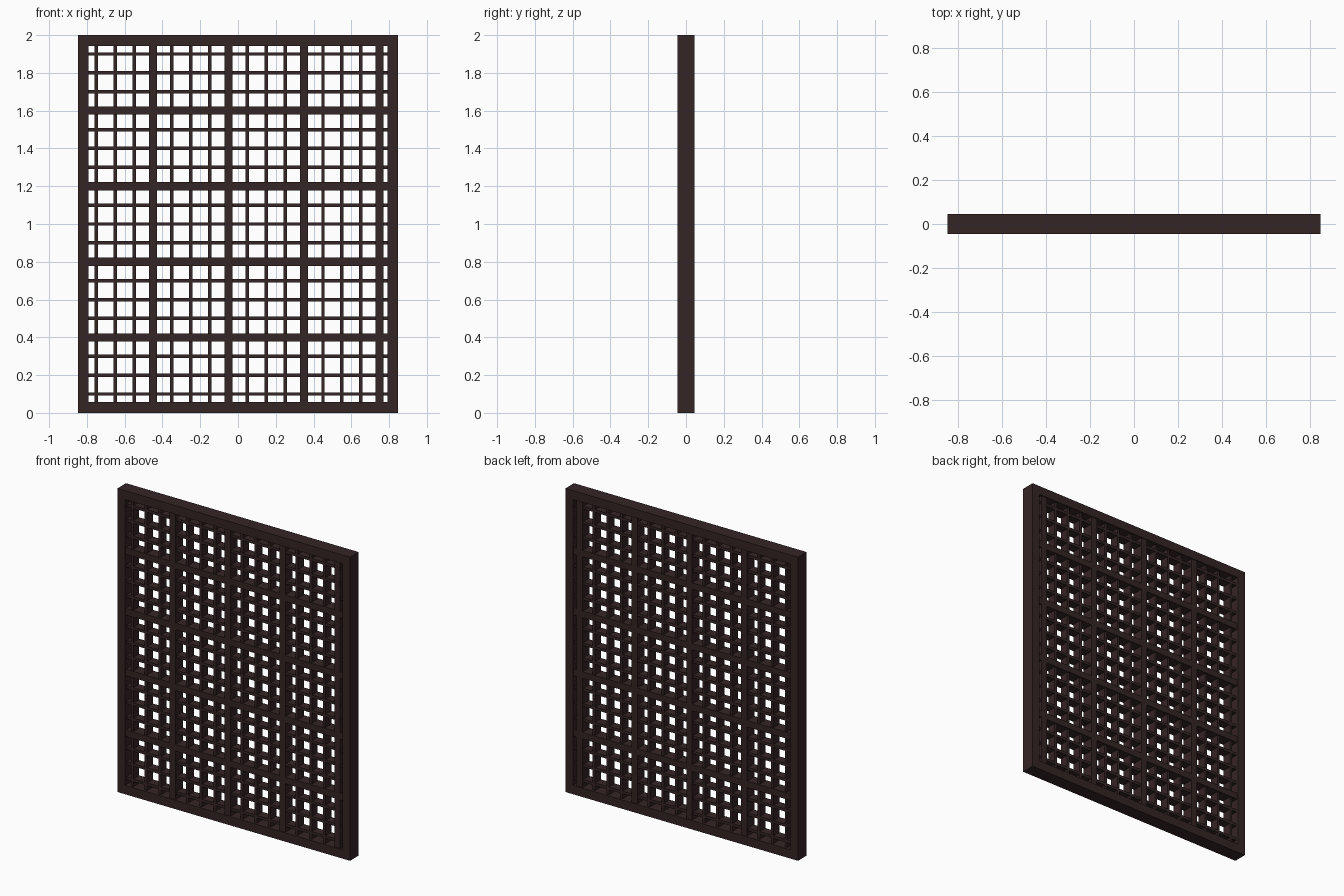
import bpy, bmesh
from mathutils import Matrix

if "Cube" in bpy.data.objects:
    bpy.data.objects.remove(bpy.data.objects["Cube"])

wood = bpy.data.materials.new("dark brown wood")
wood.diffuse_color = (0.036, 0.018, 0.018, 1)
wood.use_nodes = True
wood.node_tree.nodes["Principled BSDF"].inputs["Base Color"].default_value = wood.diffuse_color

W, H = 0.848, 2.0          # half width, height
FX, FZ = 0.056, 0.058      # frame face widths
FD, TD, ND = 0.09, 0.076, 0.06   # depths: frame, thick bars, thin bars


def boxes(name, specs):
    """One object from boxes given as (x0, x1, z0, z1, depth)."""
    bm = bmesh.new()
    for x0, x1, z0, z1, d in specs:
        m = Matrix.Translation(((x0 + x1) / 2, 0, (z0 + z1) / 2)) @ \
            Matrix.Diagonal((x1 - x0, d, z1 - z0, 1))
        bmesh.ops.create_cube(bm, size=1, matrix=m)
    me = bpy.data.meshes.new(name)
    bm.to_mesh(me)
    bm.free()
    me.materials.append(wood)
    ob = bpy.data.objects.new(name, me)
    bpy.context.collection.objects.link(ob)
    return ob


def upright(x, w, d):
    return (x - w / 2, x + w / 2, FZ, H - FZ, d)


def crossbar(z, w, d):
    return (-W + FX, W - FX, z - w / 2, z + w / 2, d)


# Outer frame
boxes("frame_stiles", [(-W, -W + FX, 0, H, FD), (W - FX, W, 0, H, FD)])
boxes("frame_rails", [(-W + FX, W - FX, 0, FZ, FD),
                      (-W + FX, W - FX, H - FZ, H, FD)])

# Thick lattice bars, every 0.4
boxes("thick_uprights", [upright(-0.45 + 0.4 * i, 0.043, TD) for i in range(4)])
boxes("thick_crossbars", [crossbar(0.4 * i, 0.043, TD) for i in range(1, 5)])

# Thin lattice bars, every 0.1 between the thick ones
boxes("thin_uprights", [upright(-0.75 + 0.1 * i, 0.018, ND)
                        for i in range(16) if i % 4 != 3])
boxes("thin_crossbars", [crossbar(0.1 * i, 0.018, ND)
                         for i in range(1, 20) if i % 4])
